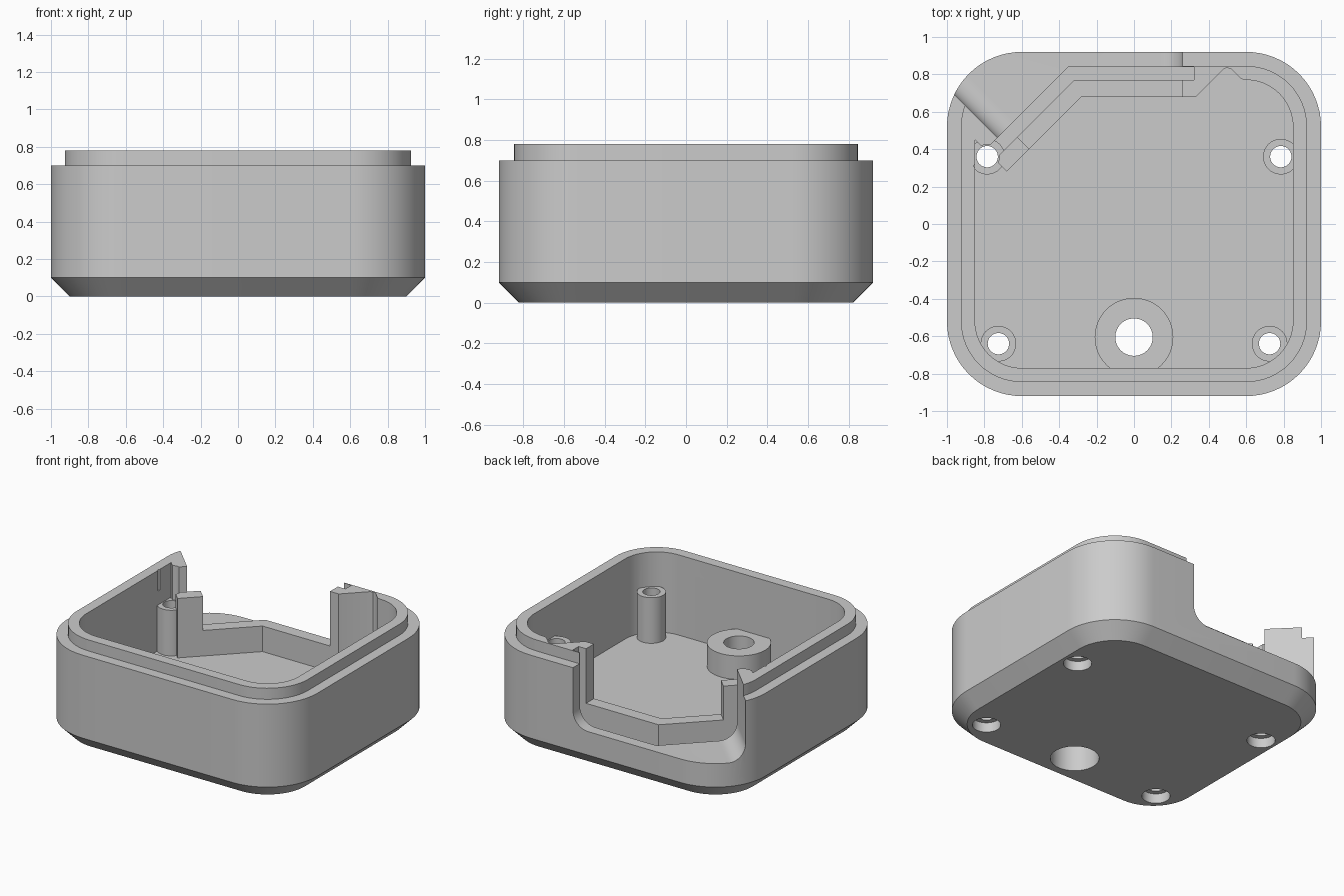
import bpy, bmesh, math
from mathutils import Matrix

cube = bpy.data.objects.get("Cube")
if cube:
    bpy.data.objects.remove(cube, do_unlink=True)

grey = bpy.data.materials.new("plain_grey")
grey.use_nodes = True
grey.diffuse_color = (0.6, 0.6, 0.6, 1)
grey.node_tree.nodes["Principled BSDF"].inputs["Base Color"].default_value = (0.6, 0.6, 0.6, 1)


def arc(cx, cy, r, start, end, n=16):
    return [(cx + r * math.cos(math.radians(start + (end - start) * i / n)),
             cy + r * math.sin(math.radians(start + (end - start) * i / n))) for i in range(n + 1)]


def rounded_rect(inset):
    # footprint shrunk by inset, corners staying concentric
    pts = []
    for k, (sx, sy) in enumerate([(1, 1), (-1, 1), (-1, -1), (1, -1)]):
        pts += arc(sx * 0.6, sy * 0.52, 0.4 - inset, 90 * k, 90 * k + 90)
    return pts


def loft(name, rings, matrix=None):
    # closed solid through rings of (outline, height)
    bm = bmesh.new()
    loops = [[bm.verts.new((x, y, z)) for x, y in pts] for pts, z in rings]
    for a, b in zip(loops, loops[1:]):
        for i in range(len(a)):
            j = (i + 1) % len(a)
            bm.faces.new((a[i], a[j], b[j], b[i]))
    bm.faces.new(loops[0][::-1])
    bm.faces.new(loops[-1])
    if matrix:
        bm.transform(matrix)
    bmesh.ops.recalc_face_normals(bm, faces=bm.faces)
    mesh = bpy.data.meshes.new(name)
    bm.to_mesh(mesh)
    bm.free()
    mesh.materials.append(grey)
    ob = bpy.data.objects.new(name, mesh)
    bpy.context.collection.objects.link(ob)
    return ob


def prism(name, pts, z0, z1, matrix=None):
    return loft(name, [(pts, z0), (pts, z1)], matrix)


def cylinder(name, x, y, r, z0, z1):
    return prism(name, arc(x, y, r, 0, 360, 48)[:-1], z0, z1)


def combine(target, tool, operation="DIFFERENCE"):
    mod = target.modifiers.new("bool", "BOOLEAN")
    mod.operation, mod.solver, mod.object = operation, "EXACT", tool
    bpy.context.view_layer.objects.active = target
    bpy.ops.object.modifier_apply(modifier=mod.name)
    bpy.data.objects.remove(tool, do_unlink=True)


FLOOR, SILL, INNER_SILL, POST_TOP, TOP = 0.2, 0.27, 0.385, 0.53, 0.9

# Outer shell with chamfered base and stepped lip
case = loft("case_body", [(rounded_rect(i), z) for i, z in
                          [(0.1, 0), (0, 0.1), (0, 0.7), (0.075, 0.7), (0.075, 0.78)]])

# Cavity, with a slanted back corner and a small relief in the back wall
cavity = [(-0.68, 0.28), (-0.28, 0.68), (0.33, 0.68), (0.475, 0.825), (0.495, 0.835),
          (0.52, 0.83), (0.575, 0.775)][::-1]
cavity += [(-0.85, 0.45)]
cavity += arc(-0.6, -0.52, 0.25, 180, 270) + arc(0.6, -0.52, 0.25, 270, 360)
cavity += arc(0.6, 0.52, 0.25, 0, 90)
combine(case, prism("cavity_cutter", cavity, FLOOR, TOP))

# Opening through the outer wall, with rounded lower corners
fillet = 0.12


def opening_profile(near, far):
    return [(far, SILL)] + arc(near - fillet, SILL + fillet, fillet, 270, 360, 10) + [(near, TOP), (far, TOP)]


back = Matrix(((1, 0, 0, 0), (0, 0, 1, 0), (0, 1, 0, 0), (0, 0, 0, 1)))
combine(case, prism("back_cutter", opening_profile(0.26, -0.34), 0.805, 1.2, back))
h = math.sqrt(0.5)
slant = Matrix(((-h, 0, -h, 0), (-h, 0, h, 0), (0, 1, 0, 0), (0, 0, 0, 1)))
combine(case, prism("corner_cutter", opening_profile(0.27 * h, -h), 1.14 * h, 1.8 * h, slant))

# Lower inner wall along the opening, and the short stub beside it
combine(case, prism("inner_cutter", [(0.26, 0.4), (0.26, 1.2), (-1.36, 1.2), (-0.56, 0.4)],
                    INNER_SILL, TOP))
combine(case, prism("stub_cutter", [(-0.75, 0.2), (-0.50, 0.45), (-0.61, 0.56), (-0.86, 0.31)],
                    0.63, TOP))

# Panel slot that follows the opening
slot = [(0.32, 0.77), (0.32, 0.84), (-0.35, 0.84), (-0.79, 0.40), (-0.74, 0.35), (-0.32, 0.77)]
combine(case, prism("slot_cutter", slot, FLOOR + 0.005, TOP))

# Screw posts and the large boss: clearance, post, bore, counterbore
mounts = [(sx * x, y, 0.095, 0.057, 0.093, 0.07, POST_TOP)
          for sx in (-1, 1) for x, y in [(0.785, 0.36), (0.725, -0.64)]]
mounts.append((0, -0.605, 0.21, 0.1, 0.16, 0.2, 0.37))
for x, y, outer, bore, recess, depth, top in mounts:
    if y > 0:
        combine(case, cylinder("clearance_cutter", x, y, 0.065, top - 0.1, TOP))
    combine(case, cylinder("post", x, y, outer, 0.15, top), "UNION")
    combine(case, cylinder("bore_cutter", x, y, bore, -0.1, top + 0.1))
    combine(case, cylinder("recess_cutter", x, y, recess, -0.1, depth))

# Smooth rounded walls, crisp edges
bpy.ops.object.select_all(action="DESELECT")
case.select_set(True)
bpy.context.view_layer.objects.active = case
bpy.ops.object.shade_smooth_by_angle(angle=math.radians(30))
